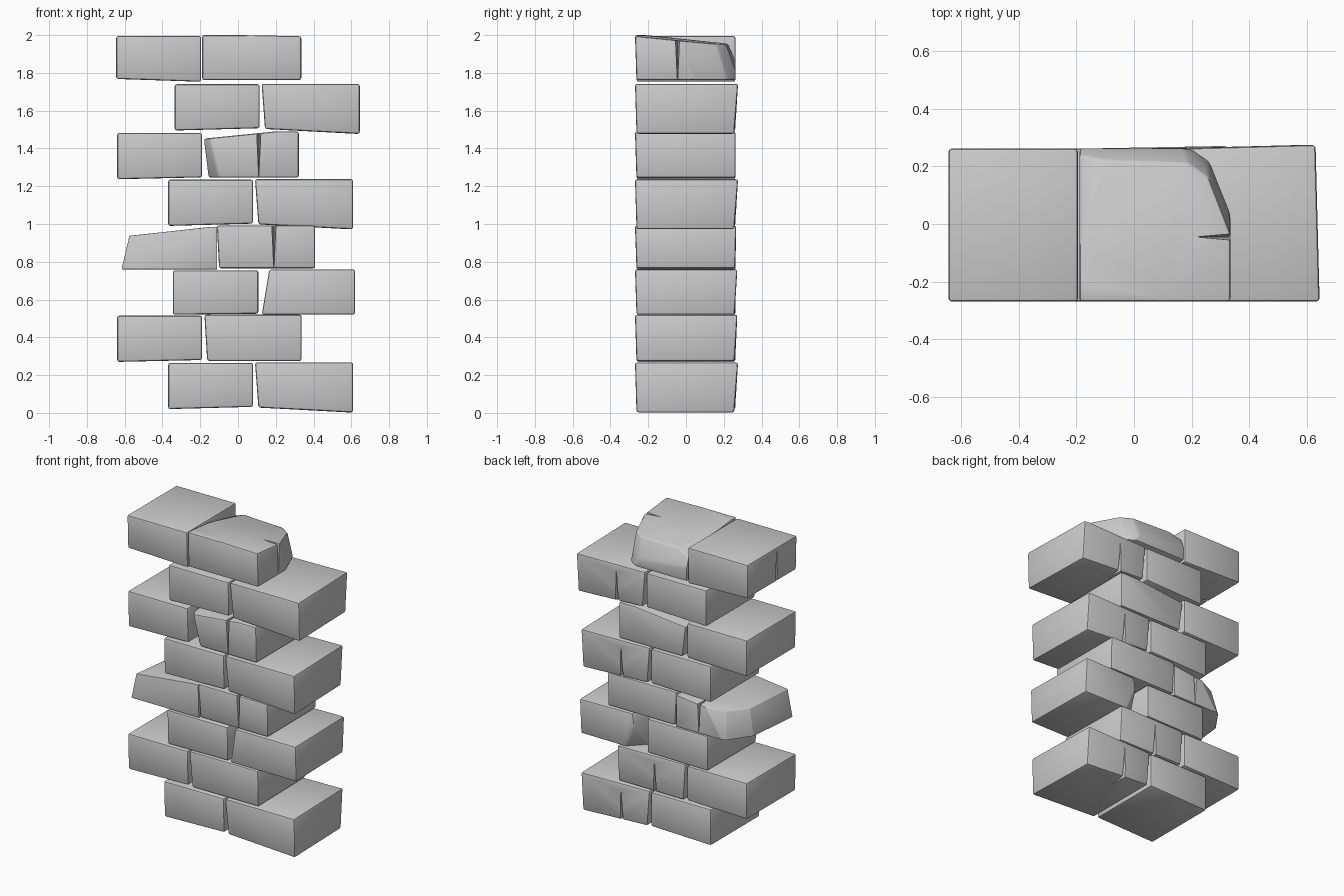
import bpy, bmesh, math
from mathutils import Vector

if "Cube" in bpy.data.objects:
    bpy.data.objects.remove(bpy.data.objects["Cube"])

stone = bpy.data.materials.new("grey_stone")
stone.use_nodes = True
GREY = (0.6, 0.6, 0.6, 1)
stone.diffuse_color = GREY
stone.node_tree.nodes["Principled BSDF"].inputs["Base Color"].default_value = GREY


def new_object(name, bm):
    bmesh.ops.recalc_face_normals(bm, faces=bm.faces)
    mesh = bpy.data.meshes.new(name)
    bm.to_mesh(mesh)
    bm.free()
    obj = bpy.data.objects.new(name, mesh)
    bpy.context.collection.objects.link(obj)
    mesh.materials.append(stone)
    return obj


def carve_crack(obj, spot, base_z, tip_z, along_x):
    """Cut a thin upright sliver, wide at base_z and closing at tip_z."""
    bm = bmesh.new()
    bmesh.ops.create_cone(bm, cap_ends=True, segments=4, radius1=1, radius2=0.1, depth=1)
    thin, deep = 0.012, 0.13
    size = (deep, thin) if along_x else (thin, deep)
    for v in bm.verts:
        v.co = (spot[0] + v.co.x * size[0], spot[1] + v.co.y * size[1],
                base_z + (v.co.z + 0.5) * (tip_z - base_z))
    cutter = new_object("crack_cutter", bm)
    cutter.hide_render = True
    mod = obj.modifiers.new("crack", 'BOOLEAN')
    mod.operation, mod.solver, mod.object = 'DIFFERENCE', 'EXACT', cutter
    bpy.context.view_layer.objects.active = obj
    bpy.ops.object.modifier_apply(modifier="crack")
    bpy.data.objects.remove(cutter)


def brick(name, x0, x1, z0, z1, lean=0.0, drop=0.0, flare=0.0, breaks=(), crack=None):
    """Uneven block; breaks are (point, outward normal) planes that chip it."""
    bm = bmesh.new()
    bmesh.ops.create_cube(bm, size=2)
    for v in bm.verts:
        right, back, top = v.co.x > 0, v.co.y > 0, v.co.z > 0
        x, y, z = (x1 if right else x0), (0.262 if back else -0.262), (z1 if top else z0)
        if not right and not top:
            x += lean
        if right and not top:
            z -= drop
        if right and back:
            y += flare if top else -flare * 0.5
            x -= flare
        if not back and top:
            y -= 0.008
        v.co = (x, y, z)
    for point, normal in breaks:
        cut = bmesh.ops.bisect_plane(bm, geom=bm.verts[:] + bm.edges[:] + bm.faces[:],
                                     plane_co=point, plane_no=Vector(normal).normalized(),
                                     clear_outer=True)
        rim = [e for e in cut["geom_cut"] if isinstance(e, bmesh.types.BMEdge)]
        if rim:
            bmesh.ops.holes_fill(bm, edges=rim)
    bmesh.ops.recalc_face_normals(bm, faces=bm.faces)
    bmesh.ops.bevel(bm, geom=bm.edges[:], offset=0.012, segments=2, profile=0.5,
                    affect='EDGES', clamp_overlap=True)
    obj = new_object(name, bm)
    if crack:
        carve_crack(obj, *crack)
    bpy.ops.object.select_all(action='DESELECT')
    obj.select_set(True)
    bpy.context.view_layer.objects.active = obj
    bpy.ops.object.shade_smooth_by_angle(angle=math.radians(35))
    return obj


# Whole courses that repeat: a short right-hand block and a long left-hand one
for row, shift, z in ((1, 0, 0.02), (5, 0, 0.99), (7, 0.035, 1.495)):
    brick(f"row_{row}_short_brick", -0.37 + shift, 0.08 + shift, z, z + 0.245, drop=-0.012)
    brick(f"row_{row}_long_brick", 0.09 + shift, 0.61 + shift, z + 0.008, z + 0.247,
          lean=0.018, drop=0.026, flare=0.014,
          crack=((0.3 + shift, 0.265), z - 0.02, z + 0.2, False))

# Second and sixth courses
for row, z in ((2, 0.27), (6, 1.237)):
    brick(f"row_{row}_short_brick", -0.64, -0.19, z, z + 0.245, drop=-0.01)
brick("row_2_long_brick", -0.178, 0.337, 0.275, 0.52, lean=0.015, flare=0.01,
      crack=((0.05, 0.265), 0.25, 0.48, False))
brick("row_6_chipped_brick", -0.185, 0.322, 1.245, 1.49, lean=0.03,
      breaks=[((-0.15, -0.265, 1.45), (-0.9, -0.45, -0.22)),
              ((0.05, 0, 1.475), (-0.1, 0, 1))],
      crack=((0.11, -0.27), 1.5, 1.25, False))

# Third course, with a slanted inner end
brick("row_3_short_brick", -0.345, 0.108, 0.52, 0.755, drop=-0.005)
brick("row_3_chipped_brick", 0.115, 0.62, 0.52, 0.76,
      breaks=[((0.145, -0.265, 0.64), (-1, 0.1, 0.17)),
              ((0.26, 0.26, 0.55), (-0.7, 0.7, -0.3))],
      flare=0.01)

# Fourth course, with a broken outer end
brick("row_4_broken_brick", -0.615, -0.11, 0.76, 0.985,
      breaks=[((-0.57, -0.2, 0.93), (-1, 0.1, 0.24)),
              ((-0.57, 0, 0.93), (-0.11, 0.03, 1)),
              ((-0.53, 0.13, 0.87), (-0.85, 0.6, 0.25)),
              ((-0.43, 0.24, 0.87), (-0.4, 0.9, 0.25))],
      crack=((-0.28, 0.262), 1.0, 0.77, False))
brick("row_4_long_brick", -0.112, 0.408, 0.765, 0.992, lean=0.012, flare=0.004,
      crack=((0.19, -0.27), 1.01, 0.76, False))

# Top course, with a broken back corner
brick("row_8_short_brick", -0.645, -0.195, 1.768, 1.995, drop=0.015,
      crack=((-0.645, -0.05), 1.74, 1.97, True))
brick("row_8_broken_brick", -0.19, 0.335, 1.762, 2.0,
      breaks=[((0.33, -0.02, 1.97), (0.9, 0.36, 0.12)),
              ((0.22, 0.19, 1.95), (0.55, 0.8, 0.25)),
              ((0.0, 0.22, 1.95), (0.04, 0.95, 0.35)),
              ((0, -0.2, 1.995), (0.02, 0.1, 1)),
              ((-0.19, 0, 1.97), (-0.4, 0.22, 1))],
      crack=((0.335, -0.045), 2.0, 1.76, True))
